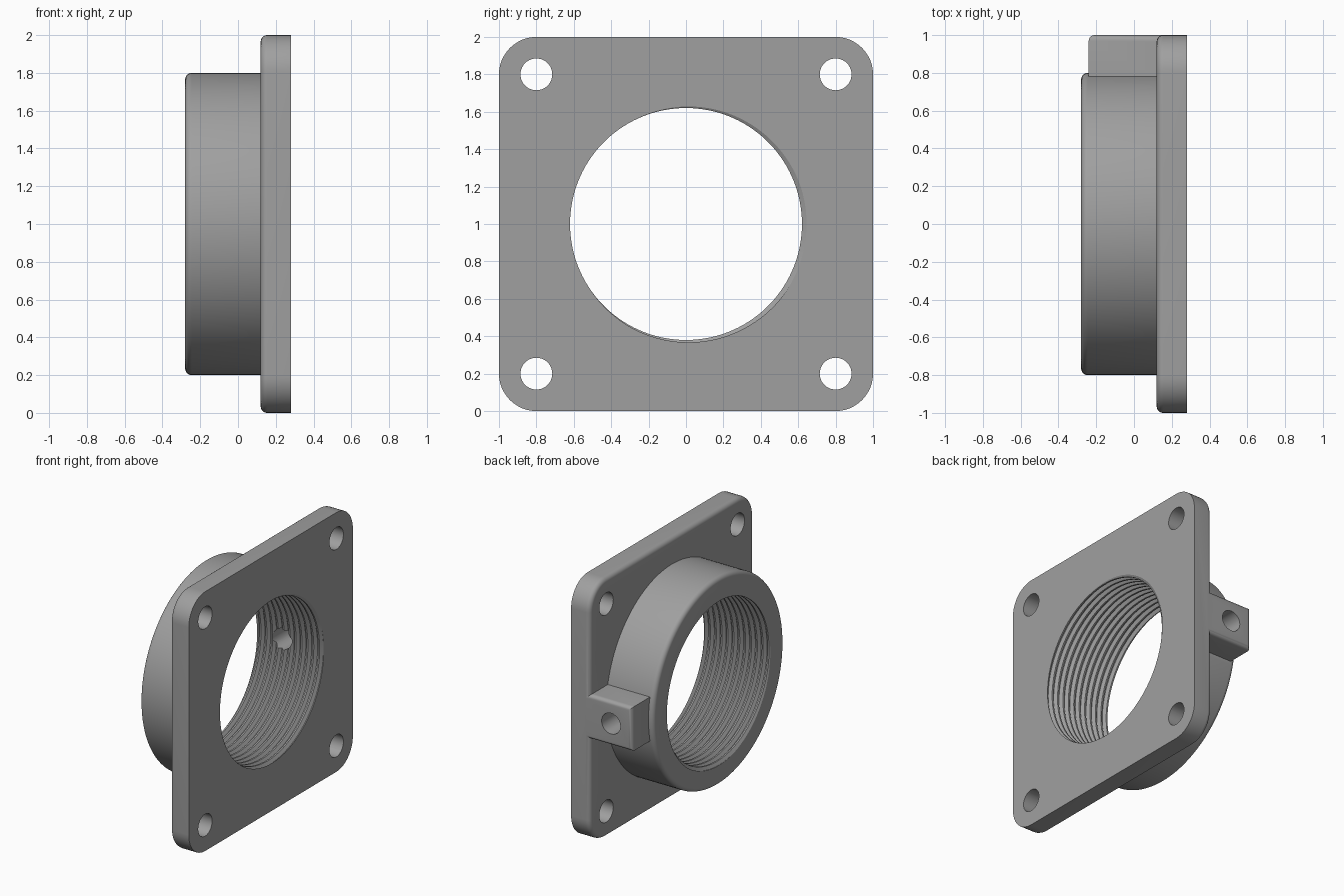
import bpy, bmesh, math

if "Cube" in bpy.data.objects:
    bpy.data.objects.remove(bpy.data.objects["Cube"])

grey = bpy.data.materials.new("plain_grey")
grey.diffuse_color = (0.35, 0.35, 0.35, 1)
grey.use_nodes = True
grey.node_tree.nodes["Principled BSDF"].inputs["Base Color"].default_value = grey.diffuse_color

X0, X1 = -0.28, 0.28      # collar end and flange back
FLANGE = 0.12             # flange front
FILLET = 0.035


def finish(name, bm):
    bmesh.ops.remove_doubles(bm, verts=bm.verts, dist=1e-5)
    bmesh.ops.recalc_face_normals(bm, faces=bm.faces)
    me = bpy.data.meshes.new(name)
    bm.to_mesh(me)
    bm.free()
    me.materials.append(grey)
    ob = bpy.data.objects.new(name, me)
    bpy.context.collection.objects.link(ob)
    return ob


def loft(name, rings, closed=True):
    """Skin equal-length rings of points and cap both ends."""
    bm = bmesh.new()
    vs = [[bm.verts.new(p) for p in r] for r in rings]
    n = len(vs[0])
    for a, b in zip(vs, vs[1:]):
        for i in range(n):
            bm.faces.new((a[i], a[(i + 1) % n], b[(i + 1) % n], b[i]))
    bm.faces.new(vs[0])
    bm.faces.new(vs[-1])
    return finish(name, bm)


def outline(x, r, c, steps):
    """Rounded square of corner radius r about z = 1 (a circle when c = 0)."""
    pts = []
    for q, (sy, sz) in enumerate(((1, 1), (-1, 1), (-1, -1), (1, -1))):
        for k in range(steps + (1 if c else 0)):
            a = math.pi / 2 * (q + k / steps)
            pts.append((x, sy * c + r * math.cos(a), 1 + sz * c + r * math.sin(a)))
    return pts


def filleted_prism(name, xa, xb, r, c, steps):
    """Prism along x with a rounded edge at xa."""
    rings = []
    for k in range(7):
        a = math.pi / 2 * k / 6
        rings.append(outline(xa + FILLET * (1 - math.sin(a)),
                             r - FILLET * (1 - math.cos(a)), c, steps))
    rings.reverse()
    return loft(name, rings + [outline(xb, r, c, steps)])


def rod(name, axis, pos, r, length, n=40):
    """Plain round cutter along x or y."""
    rings = []
    for e in (-length / 2, length / 2):
        ring = []
        for i in range(n):
            u = r * math.cos(2 * math.pi * i / n)
            v = r * math.sin(2 * math.pi * i / n)
            d = (e, u, v) if axis == "x" else (u, e, v)
            ring.append(tuple(p + q for p, q in zip(pos, d)))
        rings.append(ring)
    return loft(name, rings)


def threaded_rod(name, r_min, depth, pitch, n=120):
    """Helical thread cutter running past both ends of the bore."""
    lo, hi, start = X0 - 0.02, X1 + 0.02, X0 - 0.02 - 2 * pitch
    profile = [(0, 0), (0.25, 0), (0.55, 1), (0.7, 1), (1, 0)]

    def radius(x, i):
        t = ((x - start) / pitch - i / n) % 1.0
        for (a, ra), (b, rb) in zip(profile, profile[1:]):
            if t <= b:
                return r_min + depth * (ra + (rb - ra) * (t - a) / (b - a))
        return r_min

    phases = [k + p for k in range(int((hi - start) / pitch) + 3) for p, _ in profile[:-1]]
    bm = bmesh.new()
    cols = []
    for i in range(n + 1):
        a = 2 * math.pi * i / n
        col = []
        for t in phases:
            x = min(max(start + pitch * (t + i / n), lo), hi)
            r = radius(x + 1e-7, i)
            col.append(bm.verts.new((x, r * math.cos(a), 1 + r * math.sin(a))))
        cols.append(col)
    # the last column meets the first one turn further on
    shift = len(profile) - 1
    for i in range(n):
        for j in range(len(phases) - 1):
            a, b = cols[i], cols[i + 1]
            bm.faces.new((a[j], b[j], b[j + 1], a[j + 1]))
    bm.faces.new([c[0] for c in cols[:-1]])
    bm.faces.new([c[-1] for c in cols[:-1]])
    return finish(name, bm)


def combine(body, tool, op):
    m = body.modifiers.new(op.lower(), "BOOLEAN")
    m.operation, m.solver, m.object = op, "EXACT", tool
    bpy.context.view_layer.objects.active = body
    bpy.ops.object.modifier_apply(modifier=m.name)
    bpy.data.objects.remove(tool)


# square flange and round collar
body = filleted_prism("threaded_flange", FLANGE, X1, 0.2, 0.8, 12)
combine(body, filleted_prism("collar", X0, 0.2, 0.8, 0, 32), "UNION")

# side lug with rounded outer edges
bm = bmesh.new()
bmesh.ops.create_cube(bm, size=1)
for v in bm.verts:
    v.co = (-0.24 if v.co.x < 0 else 0.16, 0.7 if v.co.y < 0 else 1.0, 1 + 0.34 * v.co.z)
edges = [e for e in bm.edges if all(v.co.y > 0.9 for v in e.verts)
         and not all(v.co.x > 0 for v in e.verts)]
bmesh.ops.bevel(bm, geom=edges, offset=0.03, segments=5, profile=0.5, affect="EDGES")
combine(body, finish("lug", bm), "UNION")

# threaded bore, bolt holes and lug hole
combine(body, threaded_rod("bore", 0.62, 0.025, 0.05), "DIFFERENCE")
for sy in (-0.8, 0.8):
    for sz in (0.2, 1.8):
        combine(body, rod("bolt_hole", "x", (0.2, sy, sz), 0.085, 0.4), "DIFFERENCE")
combine(body, rod("lug_hole", "y", (-0.06, 0.8, 1), 0.08, 0.8), "DIFFERENCE")

bpy.ops.object.select_all(action="DESELECT")
body.select_set(True)
bpy.context.view_layer.objects.active = body
bpy.ops.object.shade_smooth_by_angle(angle=math.radians(30))
